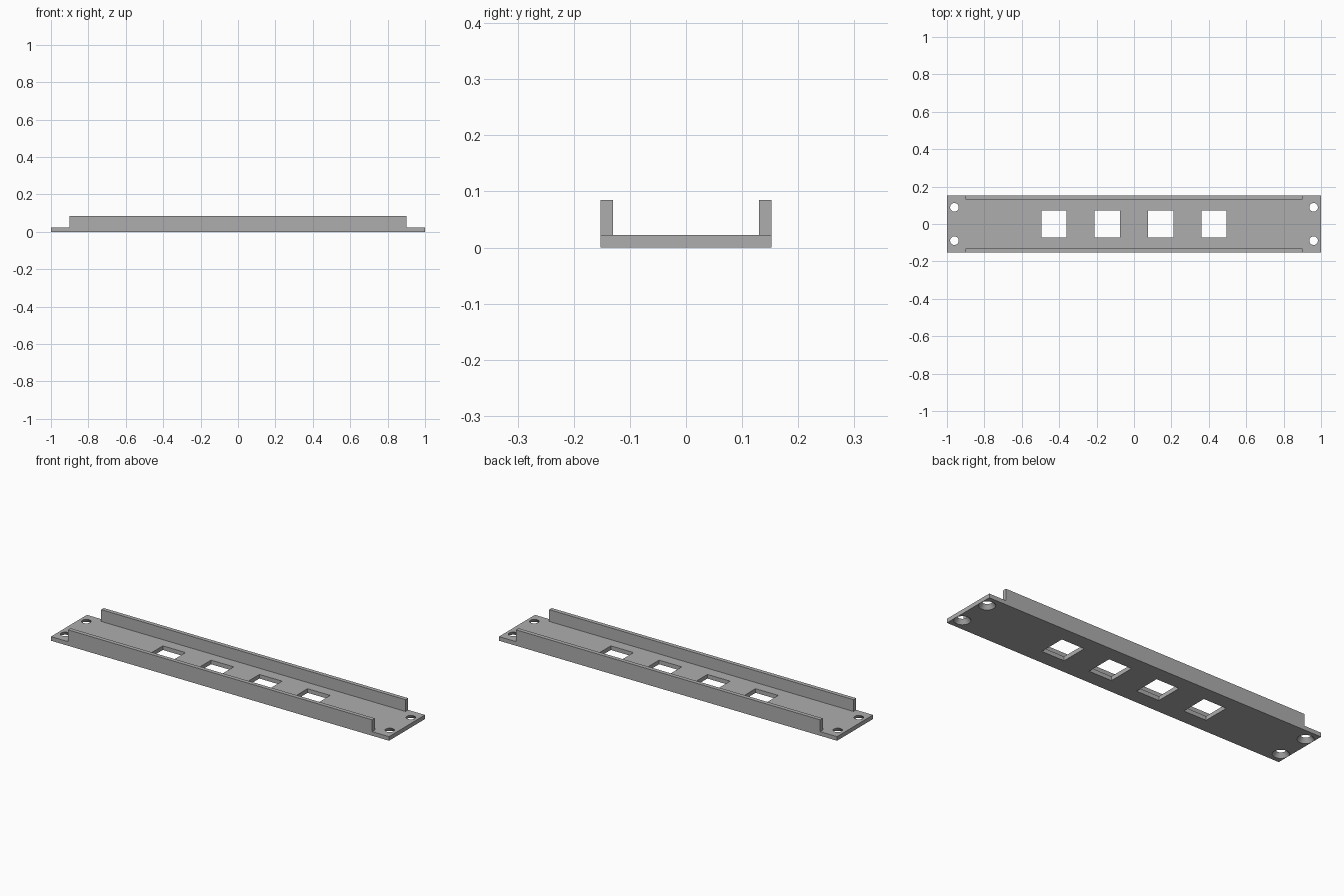
import bpy
import bmesh
from mathutils import Matrix, Vector

cube = bpy.data.objects.get("Cube")
if cube:
    bpy.data.objects.remove(cube, do_unlink=True)

HALF_Y = 0.152
THICK = 0.022
WALL_TOP = 0.085
WALL_X = 0.9

grey = bpy.data.materials.new("mid grey")
grey.use_nodes = True
colour = (0.42, 0.42, 0.42, 1)
grey.diffuse_color = colour
grey.node_tree.nodes["Principled BSDF"].inputs["Base Color"].default_value = colour


def add_box(bm, low, high):
    low, high = Vector(low), Vector(high)
    place = Matrix.Translation((low + high) / 2) @ Matrix.Diagonal((*(high - low), 1))
    bmesh.ops.create_cube(bm, size=1, matrix=place)


def make_object(name, bm):
    mesh = bpy.data.meshes.new(name)
    bm.to_mesh(mesh)
    bm.free()
    mesh.materials.append(grey)
    obj = bpy.data.objects.new(name, mesh)
    bpy.context.collection.objects.link(obj)
    return obj


# Flat base plate
bm = bmesh.new()
add_box(bm, (-1, -HALF_Y, 0), (1, HALF_Y, THICK))
plate = make_object("base_plate", bm)

# Cutter: row of four windows and four countersunk corner screw holes
bm = bmesh.new()
for x in (-0.428, -0.143, 0.143, 0.428):
    add_box(bm, (x - 0.067, -0.072, -0.05), (x + 0.067, 0.072, 0.07))

R_TOP, R_BOTTOM, EXTRA = 0.023, 0.04, 0.01
slope = (R_BOTTOM - R_TOP) / THICK
for x in (-0.96, 0.96):
    for y in (-0.089, 0.089):
        bmesh.ops.create_cone(
            bm, cap_ends=True, segments=32,
            radius1=R_BOTTOM + slope * EXTRA, radius2=R_TOP - slope * EXTRA,
            depth=THICK + 2 * EXTRA,
            matrix=Matrix.Translation((x, y, THICK / 2)))
cutter = make_object("hole_cutter", bm)
cutter.hide_render = True

cut = plate.modifiers.new("holes", 'BOOLEAN')
cut.operation = 'DIFFERENCE'
cut.solver = 'EXACT'
cut.object = cutter
bpy.context.view_layer.objects.active = plate
bpy.ops.object.modifier_apply(modifier=cut.name)
bpy.data.objects.remove(cutter, do_unlink=True)

# Upright stiffening walls along both long edges
for name, inner, outer in (("front_wall", -0.13, -HALF_Y), ("back_wall", 0.13, HALF_Y)):
    bm = bmesh.new()
    add_box(bm, (-WALL_X, min(inner, outer), THICK), (WALL_X, max(inner, outer), WALL_TOP))
    make_object(name, bm)
